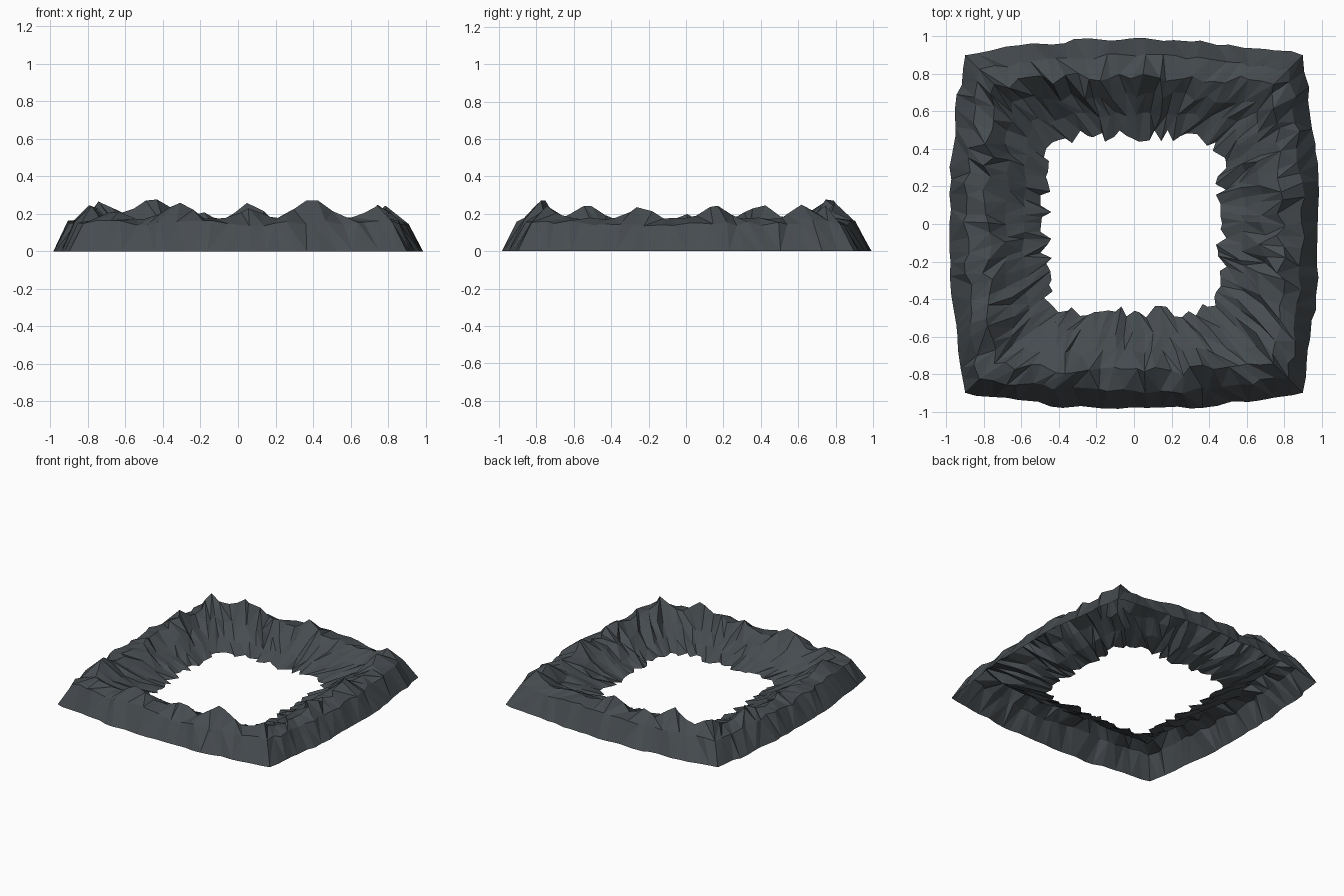
import bpy, bmesh, math, random
from mathutils import Vector, Matrix

random.seed(7)
if "Cube" in bpy.data.objects:
    bpy.data.objects.remove(bpy.data.objects["Cube"], do_unlink=True)

# Slate rock colour
rock = bpy.data.materials.new("slate_rock")
rock.use_nodes = True
rock.diffuse_color = (0.062, 0.072, 0.08, 1)
bsdf = rock.node_tree.nodes["Principled BSDF"]
bsdf.inputs["Base Color"].default_value = rock.diffuse_color
bsdf.inputs["Roughness"].default_value = 1.0

SEGS = 24  # spans along each side

# Summits on each side: (position along side, height), counter-clockwise from front
PEAKS = [
    [(-0.66, 0.23), (-0.31, 0.265), (0.07, 0.24), (0.39, 0.29), (0.76, 0.26)],
    [(-0.77, 0.255), (-0.24, 0.25), (0.15, 0.255), (0.63, 0.255)],
    [(-0.75, 0.25), (-0.06, 0.26), (0.19, 0.22), (0.46, 0.295), (0.72, 0.27)],
    [(-0.76, 0.27), (-0.4, 0.26), (0.0, 0.2), (0.53, 0.255)],
]

# Slope rings: corner distance, mid-side bulge, height, jitter out, jitter up
RINGS = [
    (0.90, 0.085, 0.0, 0.011, 0.0),
    (0.825, 0.07, 0.15, 0.018, 0.015),
    (0.745, 0.04, None, 0.028, 0.006),
    (0.65, 0.035, 0.125, 0.022, 0.025),
    (0.55, 0.035, 0.06, 0.018, 0.012),
    (0.435, 0.03, 0.01, 0.008, 0.008),
]


def ridge_height(side, along):
    """Saddle height raised by the nearest summit."""
    return max([0.175] + [h - 0.65 * abs(along - p) for p, h in PEAKS[side]])


def ring_point(ring, side, step):
    corner, bulge, height, spread, lift = ring
    t = 2 * step / SEGS - 1
    along = corner * t
    out = corner + bulge * (1 - t ** 6 if corner < 0.5 else 1 - t * t)
    if step:
        along += random.uniform(-0.3, 0.3) * 2 * corner / SEGS
        out += random.uniform(-spread, spread)
        if ring is RINGS[-1]:  # ragged teeth on the inner rim
            out += random.choice((-0.022, 0.0, 0.028))
    if height is None:
        height = ridge_height(side, along)
    height += random.uniform(-lift, lift)
    return Matrix.Rotation(side * math.pi / 2, 3, "Z") @ Vector((along, -out, height))


# Open rocky shell skinned ring to ring
bm = bmesh.new()
loops = [[bm.verts.new(ring_point(ring, side, step))
          for side in range(4) for step in range(SEGS)] for ring in RINGS]
count = 4 * SEGS
for outer, inner in zip(loops, loops[1:]):
    for i in range(count):
        j = (i + 1) % count
        a, b, c, d = outer[i], outer[j], inner[j], inner[i]
        if i % SEGS == 0 or random.random() < 0.5:
            tris = ((a, b, c), (a, c, d))
        else:
            tris = ((a, b, d), (b, c, d))
        for tri in tris:
            bm.faces.new(tri)

mesh = bpy.data.meshes.new("mountain_ring")
bm.to_mesh(mesh)
bm.free()
mesh.materials.append(rock)
mountains = bpy.data.objects.new("mountain_ring", mesh)
bpy.context.collection.objects.link(mountains)
